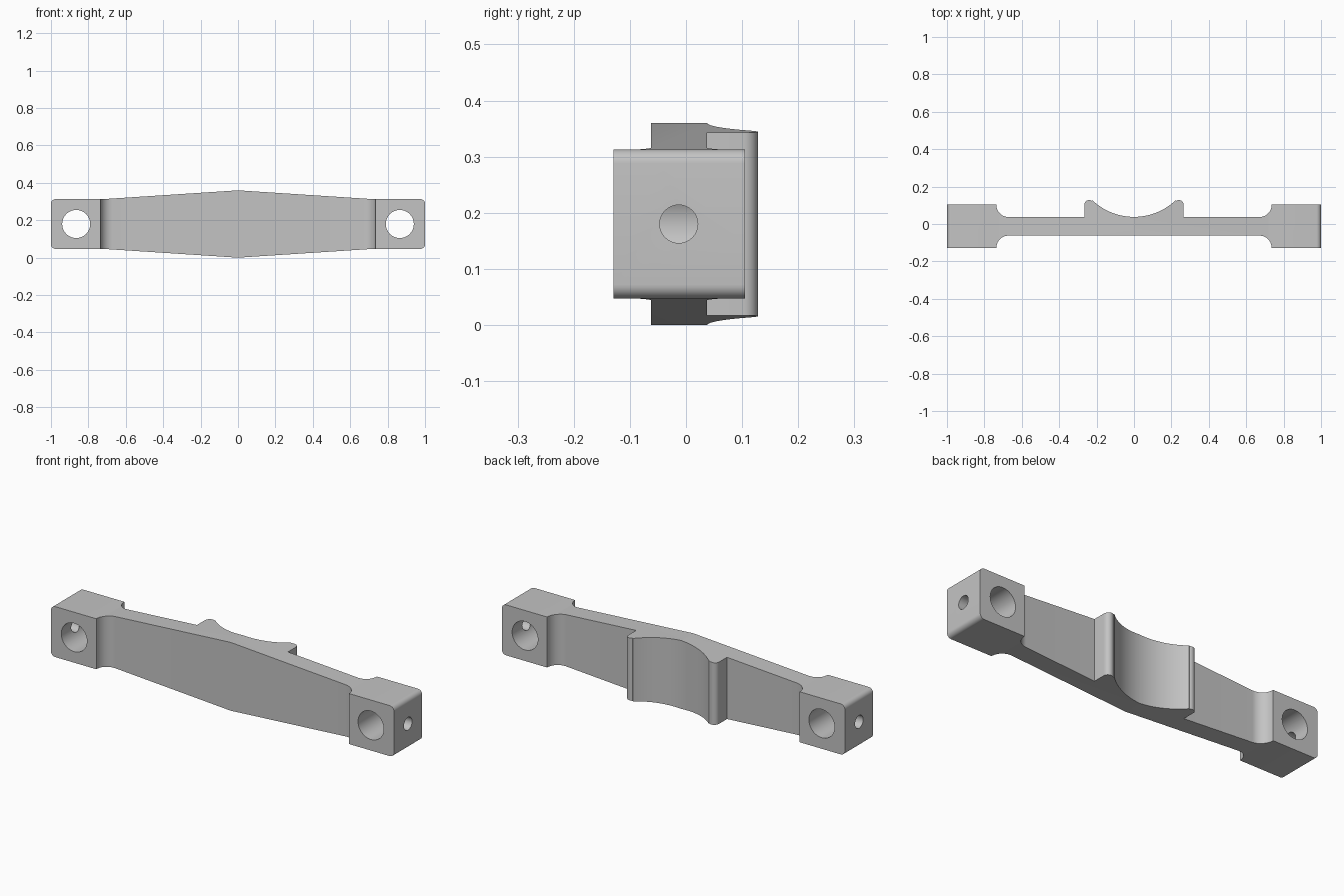
import bpy, bmesh
from math import sin, cos, pi, radians, asin
from mathutils import Matrix, Vector

if "Cube" in bpy.data.objects:
    bpy.data.objects.remove(bpy.data.objects["Cube"])

MID_Z = 0.18
HOLE_X = 0.865

grey = bpy.data.materials.new("light grey metal")
grey.use_nodes = True
colour = (0.55, 0.55, 0.55, 1)
grey.diffuse_color = colour
grey.node_tree.nodes["Principled BSDF"].inputs["Base Color"].default_value = colour


def arc(cx, cy, r, start, end, n=14):
    angles = [radians(start + (end - start) * i / n) for i in range(n + 1)]
    return [(cx + r * cos(a), cy + r * sin(a)) for a in angles]


def finish(name, bm):
    bmesh.ops.recalc_face_normals(bm, faces=bm.faces)
    mesh = bpy.data.meshes.new(name)
    bm.to_mesh(mesh)
    bm.free()
    mesh.materials.append(grey)
    obj = bpy.data.objects.new(name, mesh)
    bpy.context.collection.objects.link(obj)
    return obj


def prism(name, points, to_world, depth):
    """Extrude a closed outline, placing its points with to_world."""
    bm = bmesh.new()
    face = bm.faces.new([bm.verts.new(to_world(*p)) for p in points])
    ext = bmesh.ops.extrude_face_region(bm, geom=[face])["geom"]
    moved = [v for v in ext if isinstance(v, bmesh.types.BMVert)]
    bmesh.ops.translate(bm, verts=moved, vec=Vector(depth))
    return finish(name, bm)


def drill(name, radius, length, centre, axis, segments):
    bm = bmesh.new()
    place = Matrix.Translation(centre) @ Matrix.Rotation(pi / 2, 4, axis)
    bmesh.ops.create_cone(bm, cap_ends=True, segments=segments, radius1=radius,
                          radius2=radius, depth=length, matrix=place)
    return finish(name, bm)


def cut(target, tool, operation):
    mod = target.modifiers.new(tool.name, 'BOOLEAN')
    mod.operation = operation
    mod.solver = 'EXACT'
    mod.object = tool
    bpy.context.view_layer.objects.active = target
    bpy.ops.object.modifier_apply(modifier=mod.name)
    bpy.data.objects.remove(tool)


# Plan outline, +x half from the back centre round to the front
R = 0.323
tip_x, tip_y, tip_r = 0.24, 0.103, 0.025
swing = 90 - 43
half = arc(0, 0.038 + R, R, -90, -swing, 24)                # cradle
half += arc(tip_x, tip_y, tip_r, 180 - swing, 0)[1:]        # rounded horn
half += [(0.265, 0.037)]
half += arc(0.67, 0.103, 0.066, -90, 0)                     # back fillet
half += [(0.736, 0.105), (1, 0.105), (1, -0.129), (0.736, -0.129)]
half += arc(0.67, -0.128, 0.066, 0, 90)                     # front fillet
plan = half + [(-x, y) for x, y in reversed(half[1:])]
bracket = prism("bracket", plan, lambda x, y: (x, y, -0.1), (0, 0, 0.6))

# Front outline: tapered bar with rounded end corners
r, h = 0.025, 0.133
quarter = [(0, 0.18), (0.72, h)] + arc(1 - r, h - r, r, 90, 0, 8)
side = quarter + [(x, -z) for x, z in reversed(quarter)]
front = side + [(-x, z) for x, z in reversed(side[1:-1])]
outline = prism("outline", front, lambda x, z: (x, -0.3, z + MID_Z), (0, 0.6, 0))
cut(bracket, outline, 'INTERSECT')

# Bolt hole through each end block and the screw hole that meets it
for s in (-1, 1):
    cut(bracket, drill("bolt_hole", 0.075, 0.6, (s * HOLE_X, 0, MID_Z), 'X', 48), 'DIFFERENCE')
    cut(bracket, drill("screw_hole", 0.034, 0.3, (s * (HOLE_X + 0.15), -0.013, MID_Z), 'Y', 32), 'DIFFERENCE')

bpy.ops.object.select_all(action='DESELECT')
bracket.select_set(True)
bpy.context.view_layer.objects.active = bracket
bpy.ops.object.shade_smooth_by_angle(angle=radians(25))
